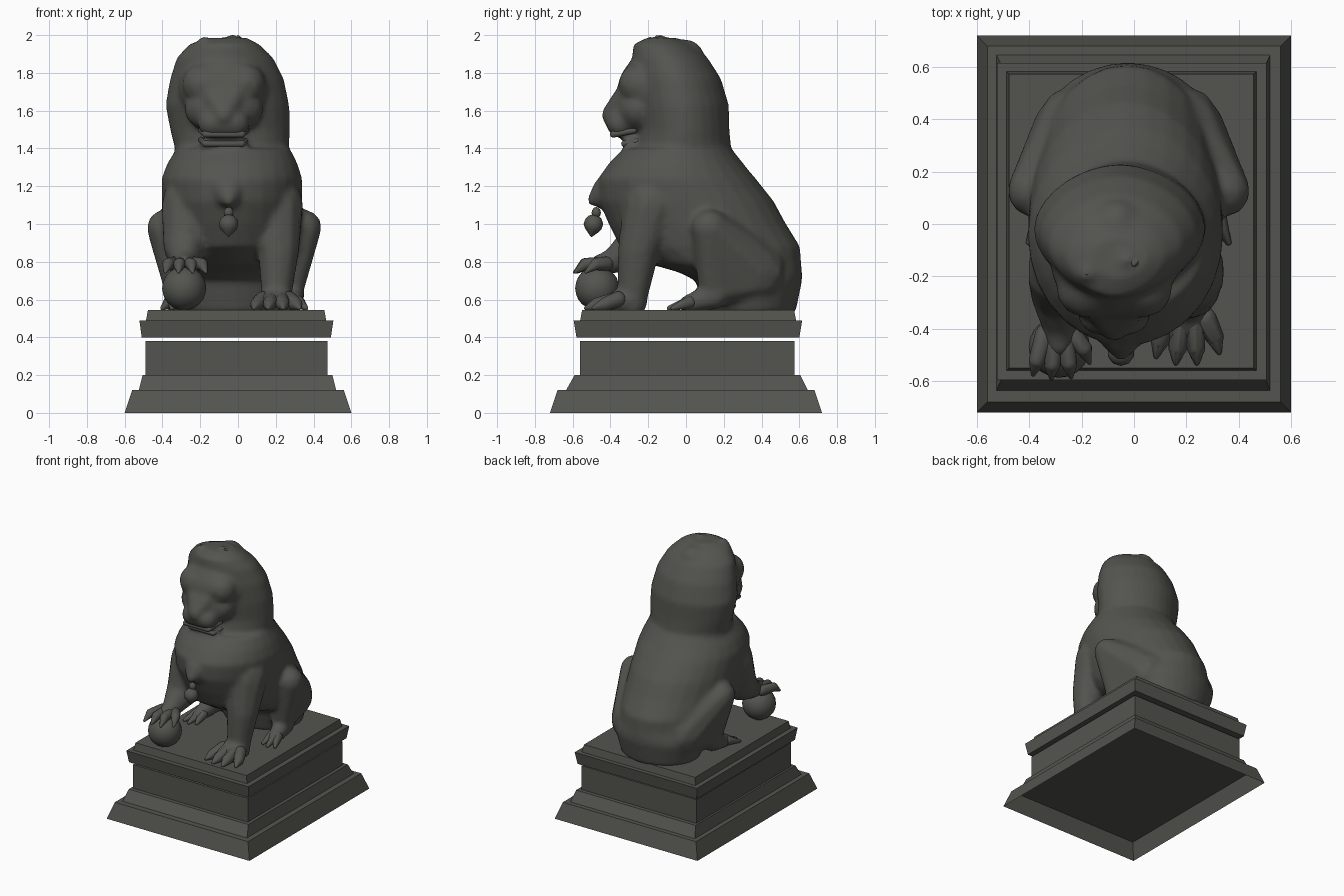
import bpy, bmesh, math
from mathutils import Matrix, Vector

if "Cube" in bpy.data.objects:
    bpy.data.objects.remove(bpy.data.objects["Cube"])

stone = bpy.data.materials.new("dark_grey_stone")
stone.diffuse_color = (0.088, 0.09, 0.078, 1)
stone.use_nodes = True
stone.node_tree.nodes["Principled BSDF"].inputs["Base Color"].default_value = stone.diffuse_color
FLOOR = 0.545  # top of the pedestal


def finish(name, bm, angle=35, fix=True):
    if fix:
        bmesh.ops.recalc_face_normals(bm, faces=bm.faces)
    me = bpy.data.meshes.new(name)
    bm.to_mesh(me)
    bm.free()
    me.materials.append(stone)
    ob = bpy.data.objects.new(name, me)
    bpy.context.collection.objects.link(ob)
    bpy.ops.object.select_all(action='DESELECT')
    ob.select_set(True)
    bpy.context.view_layer.objects.active = ob
    if angle:
        bpy.ops.object.shade_smooth_by_angle(angle=math.radians(angle))
    return ob


def loft(bm, rings, n=28, power=1.0):
    """rings: (z, x0, x1, y0, y1) horizontal ovals, capped at both ends"""
    loops = []
    for z, x0, x1, y0, y1 in rings:
        loop = []
        for i in range(n):
            a = 2 * math.pi * i / n
            c, s = (math.copysign(abs(f) ** power, f) for f in (math.cos(a), math.sin(a)))
            loop.append(bm.verts.new(((x0 + x1) / 2 + c * (x1 - x0) / 2,
                                      (y0 + y1) / 2 + s * (y1 - y0) / 2, z)))
        loops.append(loop)
    for a, b in zip(loops, loops[1:]):
        for i in range(n):
            bm.faces.new((a[i], a[(i + 1) % n], b[(i + 1) % n], b[i]))
    bm.faces.new(loops[0][::-1])
    bm.faces.new(loops[-1])


def blob(bm, c, r, sub=3):
    m = Matrix.Translation(c) @ Matrix.Diagonal((*r, 1))
    bmesh.ops.create_icosphere(bm, subdivisions=sub, radius=1, matrix=m)


def hull(bm, balls, sub=2):
    """convex skin around balls (x, y, z, r)"""
    t = bmesh.new()
    for x, y, z, r in balls:
        bmesh.ops.create_icosphere(t, subdivisions=sub, radius=r, matrix=Matrix.Translation((x, y, z)))
    pts = [v.co.copy() for v in t.verts]
    t.free()
    t = bmesh.new()
    for p in pts:
        t.verts.new(p)
    bmesh.ops.convex_hull(t, input=t.verts)
    bmesh.ops.delete(t, geom=[v for v in t.verts if not v.link_faces], context='VERTS')
    bmesh.ops.recalc_face_normals(t, faces=t.faces)
    me = bpy.data.meshes.new("tmp")
    t.to_mesh(me)
    t.free()
    bm.from_mesh(me)
    bpy.data.meshes.remove(me)


def limb(bm, balls):
    for a, b in zip(balls, balls[1:]):
        hull(bm, (a, b))


# pedestal: tapered slabs, bottom and top rectangles (x0, x1, y0, y1)
def slab(name, z0, z1, lo, hi, bottom=True):
    bm = bmesh.new()
    rows = []
    for z, (x0, x1, y0, y1) in ((z0, lo), (z1, hi)):
        rows.append([bm.verts.new(p) for p in ((x0, y0, z), (x1, y0, z), (x1, y1, z), (x0, y1, z))])
    a, b = rows
    for i in range(4):
        bm.faces.new((a[i], a[(i + 1) % 4], b[(i + 1) % 4], b[i]))
    if bottom:
        bm.faces.new(a[::-1])
    bm.faces.new(b)
    finish(name, bm, 0, False)


slab("pedestal_foot", 0, 0.12, (-.6, .6, -.72, .72), (-.56, .56, -.68, .68), False)  # hollow below
slab("pedestal_skirt", 0.12, 0.2, (-.525, .52, -.635, .645), (-.505, .5, -.59, .605))
slab("pedestal_block", 0.2, 0.38, (-.49, .475, -.56, .575), (-.49, .475, -.56, .575))
slab("pedestal_cornice", 0.4, 0.49, (-.51, .492, -.58, .6), (-.522, .505, -.595, .615))
slab("pedestal_top", 0.49, FLOOR, (-.487, .467, -.56, .583), (-.477, .457, -.55, .572))

# lion body: torso, mane, face and limbs fused into one skin
bm = bmesh.new()
loft(bm, [(.53, -.31, .26, .1, .58), (.7, -.36, .31, .05, .615), (.745, -.365, .315, -.04, .615),
          (.79, -.37, .32, -.2, .61), (.88, -.385, .325, -.35, .605), (1.0, -.395, .335, -.41, .53),
          (1.12, -.405, .34, -.46, .465), (1.24, -.405, .34, -.465, .37), (1.32, -.375, .315, -.41, .30),
          (1.40, -.325, .275, -.33, .24)])
loft(bm, [(1.25, -.33, .27, -.28, .36), (1.40, -.335, .27, -.27, .24), (1.5, -.36, .275, -.25, .23),
          (1.63, -.385, .272, -.27, .227), (1.77, -.36, .243, -.28, .185), (1.88, -.325, .187, -.285, .115),
          (1.95, -.26, .115, -.28, .035), (1.985, -.17, .05, -.21, -.05)], power=1.09)
# chest point
hull(bm, [(-.05, -.40, 1.17, .1), (-.05, -.495, 1.125, .03)])
# skull, forehead, cheeks, muzzle, nose, jaw
fx = -.075
blob(bm, (fx, -.15, 1.72), (.245, .2, .21))
blob(bm, (fx, -.25, 1.61), (.21, .13, .14))
hull(bm, [(fx + x, -.245, 1.74, .115) for x in (-.11, .11)])
hull(bm, [(fx + x, -.345, 1.535, .08) for x in (-.06, .06)])
hull(bm, [(fx + x, -.29, 1.69, .08) for x in (-.06, .06)] + [(fx, -.395, 1.575, .055)])
hull(bm, [(fx + x, y, 1.425, .035) for x in (-.09, .09) for y in (-.18, -.3)])
# crown of the mane, uneven lumps
for tip in ((-.18, -.19, 1.96), (-.03, -.14, 1.97), (-.06, -.03, 1.945)):
    hull(bm, [(tip[0] * .8 - .02, tip[1] + .03, 1.88, .1), (*tip, .035)])
# haunches, mirrored about the body's middle
for s in (-1, 1):
    m = lambda x: -.02 + s * (x + .02)
    hull(bm, [(m(.17), .36, .74, .175), (m(.2), .27, .85, .16), (m(.345), .125, .98, .1), (m(.275), .14, .65, .075)])
    hull(bm, [(m(.28), .15, .62, .075), (m(.3), .0, .575, .045)])
# standing foreleg and raised foreleg
limb(bm, [(.195, -.18, 1.1, .155), (.215, -.25, .86, .113), (.205, -.28, .64, .085), (.205, -.29, .58, .085)])
hull(bm, [(.205, -.29, .6, .085), (.14, -.41, .575, .045), (.26, -.4, .575, .045)])
limb(bm, [(-.255, -.18, 1.1, .155), (-.28, -.25, .89, .12), (-.285, -.38, .805, .07), (-.285, -.46, .79, .05)])
body = finish("lion_body", bm, 0)
rm = body.modifiers.new("fuse", 'REMESH')
rm.mode = 'VOXEL'
rm.voxel_size = .016
rm.use_smooth_shade = True
sm = body.modifiers.new("soften", 'SMOOTH')
sm.factor = .5
sm.iterations = 7

# lock points rising from the crown
bm = bmesh.new()
for x, y, z in ((0, -.155, 2.0), (-.18, -.19, 1.99)):
    hull(bm, [(x * .9, y + .04, z - .1, .08), (x, y, z - .005, .005)])
finish("mane_tufts", bm, 60)

# lips: curved bars above and below the open mouth
bm = bmesh.new()
for z, w, y in ((1.475, .12, -.405), (1.425, .12, -.345)):
    limb(bm, [(fx - w, y + .13, z + .02, .016), (fx - w * .8, y + .02, z, .018),
              (fx + w * .8, y + .02, z, .018), (fx + w, y + .13, z + .02, .016)])
finish("lips", bm)

# bell hanging at the chest, with its loop
bm = bmesh.new()
hull(bm, [(-.05, -.49, 1.0, .052), (-.05, -.5, .94, .008)])
blob(bm, (-.05, -.475, 1.06), (.027, .025, .03), 2)
finish("bell", bm)

# ball under the raised paw
bm = bmesh.new()
blob(bm, (-.285, -.47, .66), (.117, .117, .117))
finish("ball", bm)

# toes with claws: (root x, tip x, tip y)
bm = bmesh.new()
for x0, x1, y in ((.13, .085, -.505), (.18, .16, -.53), (.23, .24, -.53), (.27, .325, -.49)):
    xm = (x0 + 2 * x1) / 3
    limb(bm, [(x0, -.36, .6, .045), (xm, y + .06, .575, .036), (x1, y, .555, .01)])
for x0, x1, y in ((-.34, -.385, -.575), (-.305, -.315, -.59), (-.265, -.24, -.585), (-.235, -.17, -.53)):
    xm = (x0 + 2 * x1) / 3
    limb(bm, [(x0, -.42, .79, .038), (xm, y + .055, .788, .032), (x1, y, .745, .008)])
for s in (-1, 1):
    for x0, x1, y in ((.27, .26, -.07), (.3, .31, -.09), (.32, .36, -.07)):
        limb(bm, [(-.02 + s * (x0 + .02), .02, .585, .035), (-.02 + s * (x1 + .02), y, .555, .012)])
finish("toes_and_claws", bm)
